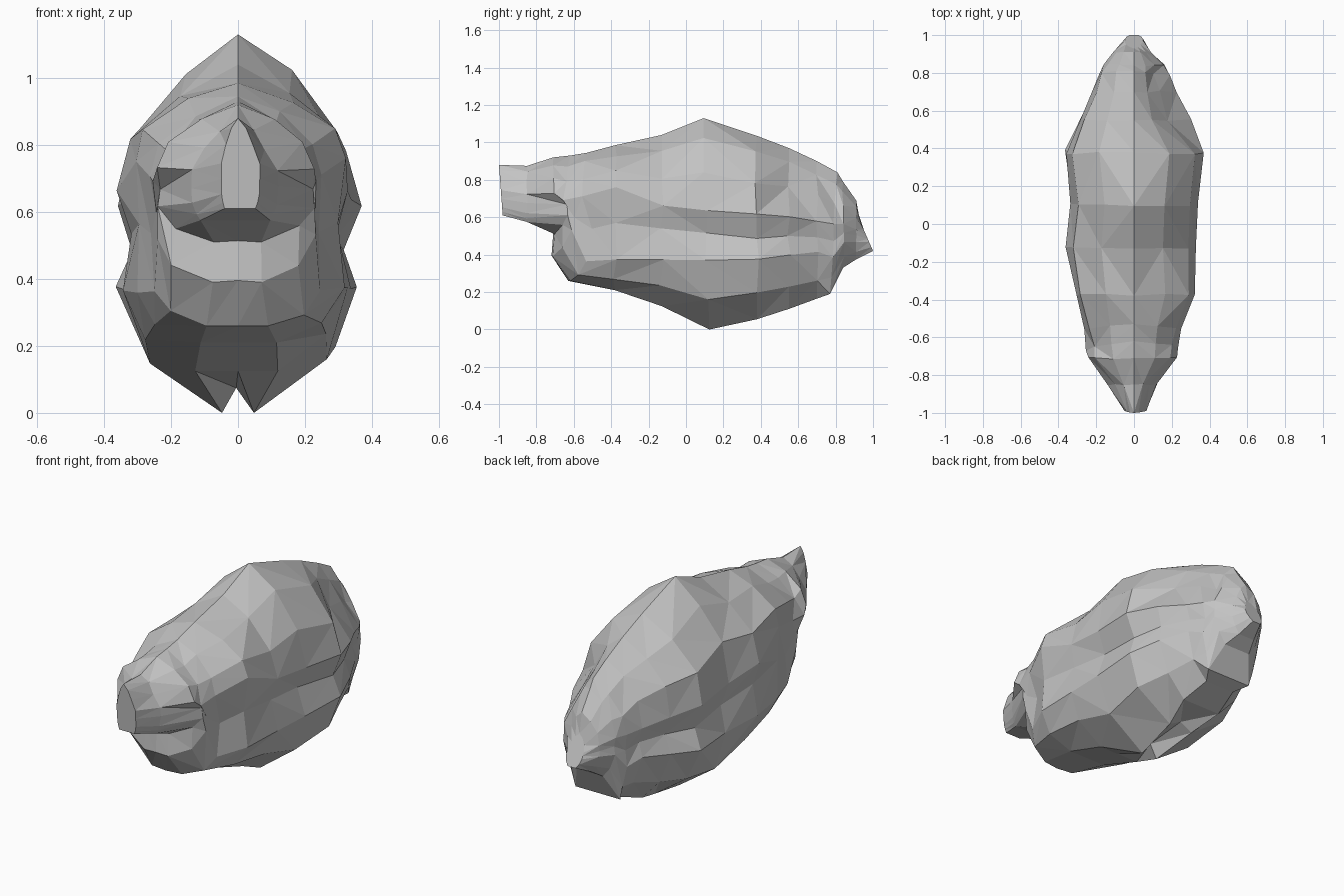
import bpy
import bmesh
import random

random.seed(4)

default_cube = bpy.data.objects.get("Cube")
if default_cube:
    bpy.data.objects.remove(default_cube, do_unlink=True)


def make_material(name, colour):
    """Plain flat material with matching viewport and shader colour."""
    material = bpy.data.materials.new(name)
    material.use_nodes = True
    material.diffuse_color = colour
    shader = material.node_tree.nodes["Principled BSDF"]
    shader.inputs["Base Color"].default_value = colour
    shader.inputs["Roughness"].default_value = 1
    return material


# Section styles: keel width, waist depth, lower lobe height, widest height,
# right and left shoulder fullness, backward sweep of the lower sides
SNOUT = (.8, 0, .16, .5, .8, .75, 0)
BROW = (.3, .03, .25, .55, .95, .95, .08)
JAW = (.36, .02, .14, .66, 1, 1, .09)
CHEEK = (.36, .06, .2, .71, 1, 1, 0)
FLANK = (.36, .12, .27, .58, 1, .97, 0)
PEAK = (.14, .14, .32, .57, .95, .95, 0)
HAUNCH = (.2, .14, .32, .57, 1, 1, 0)
DENT = (.4, .12, .33, .57, 1, .64, 0)
SHELF = (.72, .08, .3, .57, 1, .6, 0)
TAIL = (.5, .04, .3, .5, .95, .75, 0)

# Stations along the rock: y, bottom, top, right width, left width, lean, style
STATIONS = [
    (-.99, .61, .88, .05, .065, -.02, SNOUT),
    (-.85, .575, .875, .14, .12, 0, SNOUT),
    (-.71, .51, .92, .24, .23, 0, BROW),
    (-.67, .39, .93, .25, .235, .1, BROW),
    (-.58, .26, .945, .26, .25, .1, JAW),
    (-.38, .21, .985, .31, .32, 0, CHEEK),
    (-.13, .125, 1.04, .355, .33, 0, FLANK),
    (.11, 0, 1.13, .34, .34, -.03, PEAK),
    (.38, .055, 1.035, .365, .365, 0, HAUNCH),
    (.55, .11, .97, .29, .3, 0, DENT),
    (.7, .165, .9, .22, .23, 0, DENT),
    (.79, .19, .84, .19, .19, .04, SHELF),
    (.84, .33, .79, .16, .16, 0, TAIL),
    (.91, .375, .69, .11, .09, 0, TAIL),
    (.965, .42, .58, .05, .05, -.07, TAIL),
]


def half_section(keel, waist, lobe, widest, shoulder):
    """Keel to crest: share of half width, share of height."""
    notch = max(0, .1 - .3 * keel)
    crown = 1 - widest
    return [
        (0, notch), (keel, 0), (max(.78, keel + .1), lobe * .42), (.98, lobe),
        (1 - waist, .45 if waist > .1 else (lobe + widest) / 2),
        (1, widest), (.9 * shoulder, widest + .42 * crown),
        (.5 * shoulder, widest + .78 * crown), (0, 1),
    ]


def full_section(style):
    """Left half going up, then the right half coming down."""
    keel, waist, lobe, widest, right, left, _ = style
    left_half = half_section(keel, waist, lobe, widest, left)
    right_half = half_section(keel, waist, lobe, widest, right)
    return left_half + [(-a, t) for a, t in reversed(right_half[1:-1])]


def chip(width):
    """Small random offset, in proportion to the local width."""
    return random.uniform(-.035, .035) * width


def add_ring(bm, station):
    y, bottom, top, right, left, lean, style = station
    sweep = style[-1]
    ring = []
    for across, up in full_section(style):
        width = left if across > 0 else right
        x = across * width
        z = bottom + up * (top - bottom)
        y_here = y + lean * (up - .5)
        # Round the chin off by drawing its lower sides back
        if up < .5:
            y_here += sweep * across ** 2
        # Keep the crest, keel and both tips crisp; roughen everything else
        if .05 < up < .95 and abs(y) < .95:
            x += chip(width) * .6
            y_here += chip(width)
            z += chip(width)
        ring.append(bm.verts.new((x, y_here, z)))
    return ring


def bridge(bm, first, second):
    """Join two rings with triangles whose diagonals vary."""
    count = len(first)
    for i in range(count):
        j = (i + 1) % count
        a, b, c, d = first[i], first[j], second[j], second[i]
        if random.random() < .5:
            triangles = ((a, b, c), (a, c, d))
        else:
            triangles = ((a, b, d), (b, c, d))
        for triangle in triangles:
            bm.faces.new(triangle)


# Faceted rock body lofted from end to end
bm = bmesh.new()
rings = [add_ring(bm, station) for station in STATIONS]
for first, second in zip(rings, rings[1:]):
    bridge(bm, first, second)
caps = [bm.faces.new(rings[0]), bm.faces.new(rings[-1])]
bmesh.ops.triangulate(bm, faces=caps)
bmesh.ops.recalc_face_normals(bm, faces=bm.faces)

mesh = bpy.data.meshes.new("rock")
bm.to_mesh(mesh)
bm.free()
mesh.materials.append(make_material("stone grey", (.55, .55, .55, 1)))
rock = bpy.data.objects.new("rock", mesh)
bpy.context.collection.objects.link(rock)
